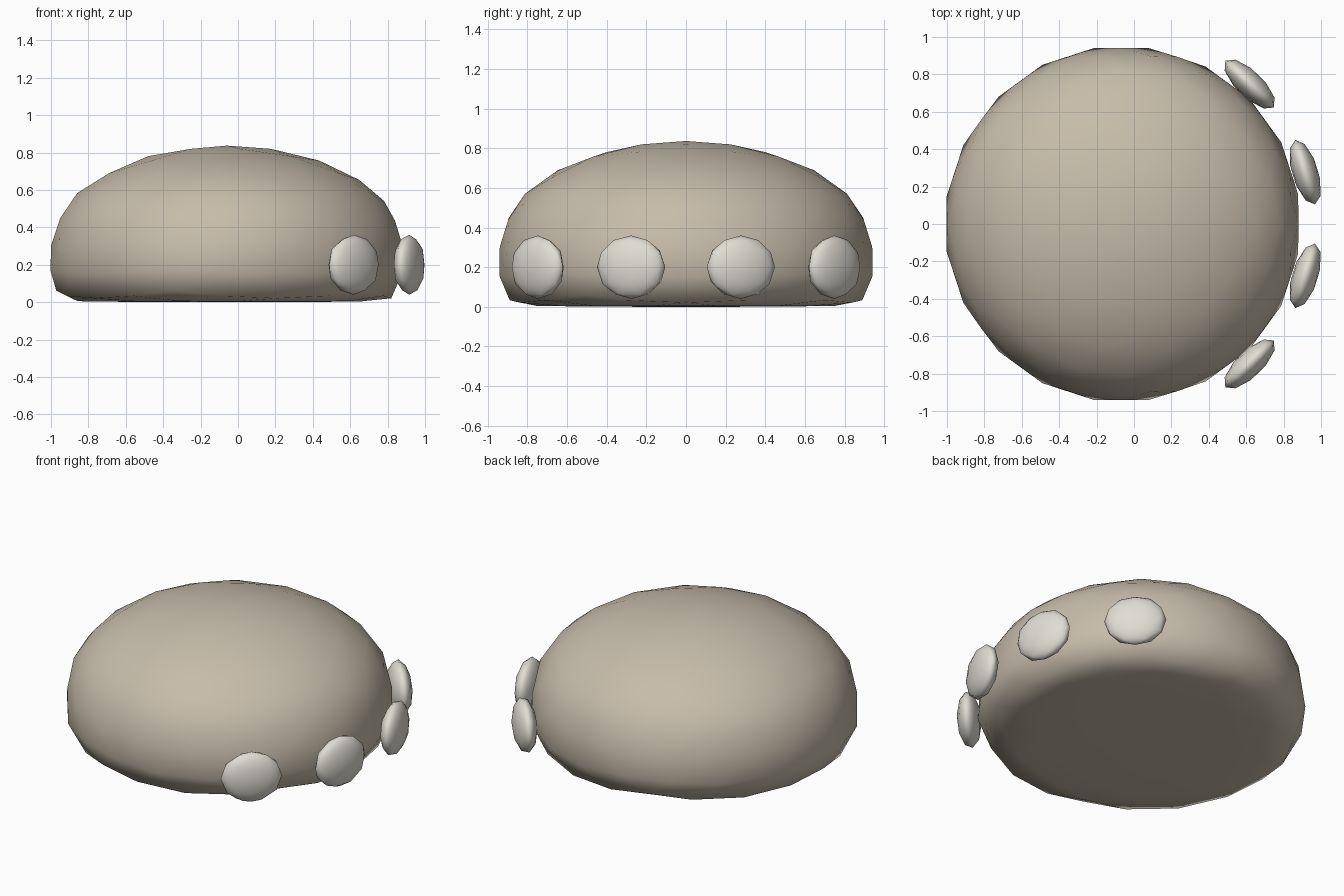
import bpy
import math

if "Cube" in bpy.data.objects:
    bpy.data.objects.remove(bpy.data.objects["Cube"], do_unlink=True)


def make_material(name, rgb):
    mat = bpy.data.materials.new(name)
    mat.use_nodes = True
    color = (*rgb, 1.0)
    mat.diffuse_color = color
    mat.node_tree.nodes["Principled BSDF"].inputs["Base Color"].default_value = color
    return mat


def ball(name, detail, mat):
    bpy.ops.mesh.primitive_ico_sphere_add(subdivisions=detail, radius=1)
    obj = bpy.context.object
    obj.name = name
    obj.data.materials.append(mat)
    obj.data.shade_smooth()
    return obj


skin = make_material("warm grey skin", (0.565, 0.503, 0.402))
nail = make_material("pale ivory nail", (0.745, 0.723, 0.651))

# Foot pad: squashed ball, flared below its middle and pressed flat on the ground
RADIUS, HEIGHT, MIDDLE, FLOOR = 0.94, 0.535, 0.302, 0.007
foot = ball("foot_pad", 3, skin)
for v in foot.data.vertices:
    flare = 1 + 0.19 * max(0, -v.co.z)
    z = MIDDLE + HEIGHT * v.co.z
    if z < FLOOR:
        z = FLOOR + (z - FLOOR) * 0.03
    v.co = (v.co.x * RADIUS * flare, v.co.y * RADIUS * flare, z)
foot.location.x = -0.06

# Toenails: flattened balls fanned around the +x side, mirrored in y
for label, x, y, turn in (("inner", 0.915, 0.277, 17), ("outer", 0.618, 0.748, 46)):
    for side, sign in (("front", -1), ("back", 1)):
        toe = ball(f"{label}_{side}_toenail", 2, nail)
        toe.scale = (0.07, 0.18, 0.16)
        toe.rotation_euler.z = math.radians(sign * turn)
        toe.location = (x, sign * y, 0.2)
